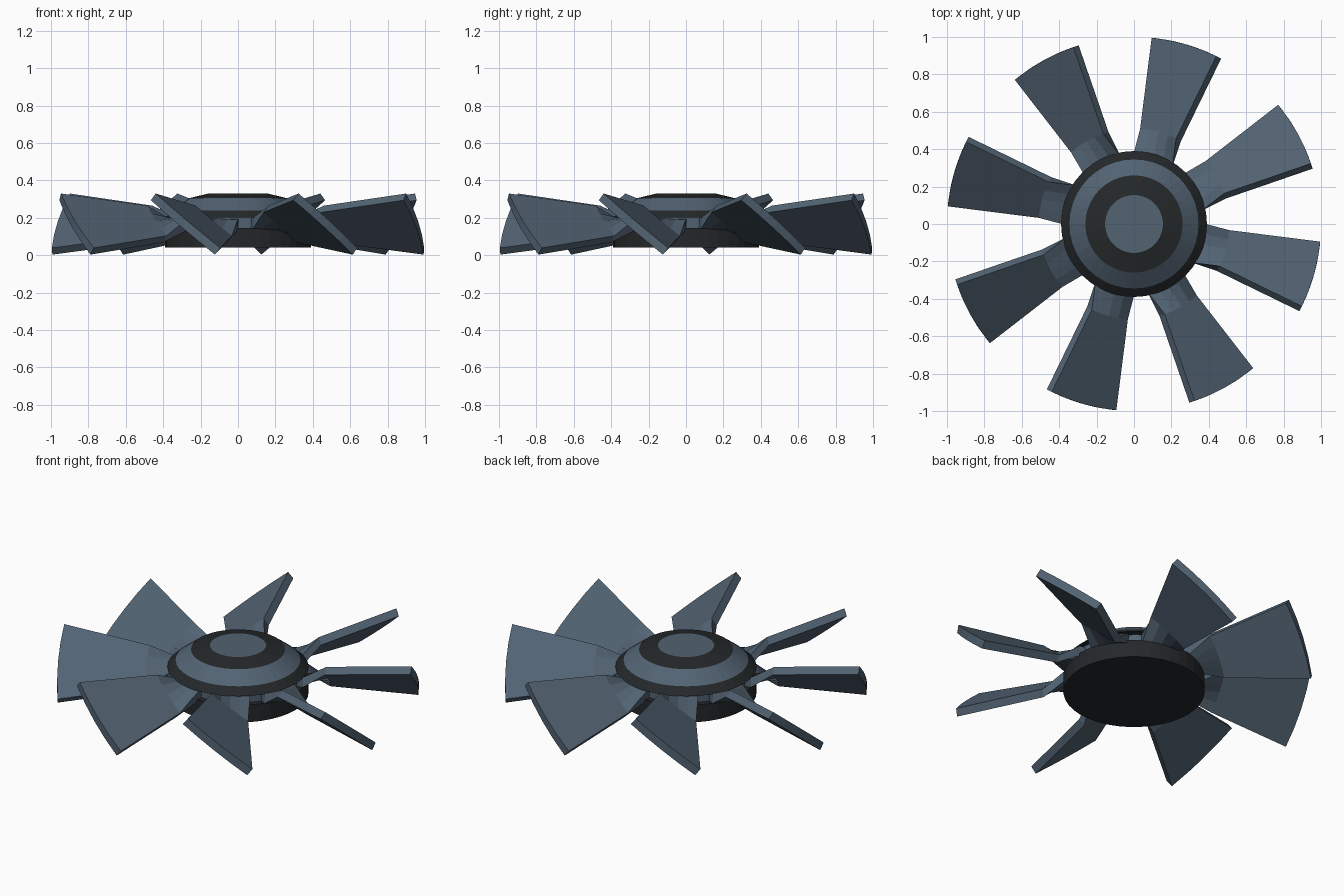
import bpy, bmesh, math
from mathutils import Matrix

if "Cube" in bpy.data.objects:
    bpy.data.objects.remove(bpy.data.objects["Cube"])


def material(name, rgb):
    m = bpy.data.materials.new(name)
    m.diffuse_color = (*rgb, 1)
    m.use_nodes = True
    m.node_tree.nodes["Principled BSDF"].inputs["Base Color"].default_value = m.diffuse_color
    return m


BLUE = material("slate_blue", (0.085, 0.125, 0.17))
DARK = material("dark_grey", (0.018, 0.021, 0.023))


def finish(name, bm, mats):
    bmesh.ops.recalc_face_normals(bm, faces=bm.faces)
    me = bpy.data.meshes.new(name)
    bm.to_mesh(me)
    bm.free()
    for m in mats:
        me.materials.append(m)
    ob = bpy.data.objects.new(name, me)
    bpy.context.collection.objects.link(ob)
    return ob


def lathe(name, profile, band_mats, bottom=0, top=0, n=40):
    """Stack rings (radius, z); one material index per band between rings."""
    bm = bmesh.new()
    rings = [[bm.verts.new((r * math.cos(2 * math.pi * i / n),
                            r * math.sin(2 * math.pi * i / n), z))
              for i in range(n)] for r, z in profile]
    for a, b, mi in zip(rings, rings[1:], band_mats):
        for i in range(n):
            j = (i + 1) % n
            bm.faces.new((a[i], a[j], b[j], b[i])).material_index = mi
    bm.faces.new(rings[0][::-1]).material_index = bottom
    bm.faces.new(rings[-1]).material_index = top
    return finish(name, bm, [BLUE, DARK])


# Hub: dark base disc, neck holding the blades, stepped cap
base = lathe("hub_base", [(0.39, 0.04), (0.39, 0.145)], [1], 1, 1)
lathe("hub_neck", [(0.355, 0.14), (0.355, 0.205)], [0])
lathe("hub_cap", [(0.39, 0.2), (0.345, 0.24), (0.26, 0.305), (0.155, 0.33)],
      [1, 0, 1], 1, 0)

# Blade stations: radius, half chord, pitch in degrees, half thickness
STATIONS = [(0.33, 0.10, 0, 0.03), (0.39, 0.108, 4, 0.03),
            (0.51, 0.128, 39, 0.023), (1.0, 0.231, 39, 0.023)]
MID_Z = 0.166
SEGS = 4


def blade(name, angle):
    bm = bmesh.new()
    loops = []
    for r, c, pitch, t in STATIONS:
        p = math.radians(pitch)
        loop = []
        for side in (1, -1):
            for k in range(SEGS + 1):
                s = side * c * (2 * k / SEGS - 1)
                v = s * math.cos(p) + side * t * math.sin(p)
                z = MID_Z - s * math.sin(p) + side * t * math.cos(p)
                loop.append(bm.verts.new((math.sqrt(r * r - v * v), v, z)))
        loops.append(loop)
    n = len(loops[0])
    for a, b in zip(loops, loops[1:]):
        for i in range(n):
            j = (i + 1) % n
            bm.faces.new((a[i], a[j], b[j], b[i]))
    # Root and tip caps in strips
    for lp in (loops[0], loops[-1]):
        for k in range(SEGS):
            bm.faces.new((lp[k], lp[k + 1], lp[n - 2 - k], lp[n - 1 - k]))
    bm.transform(Matrix.Rotation(angle, 4, 'Z'))
    return finish(name, bm, [BLUE])


# Eight blades around the hub
for i in range(8):
    blade(f"blade_{i + 1}", math.radians(28.4 + 45 * i))
